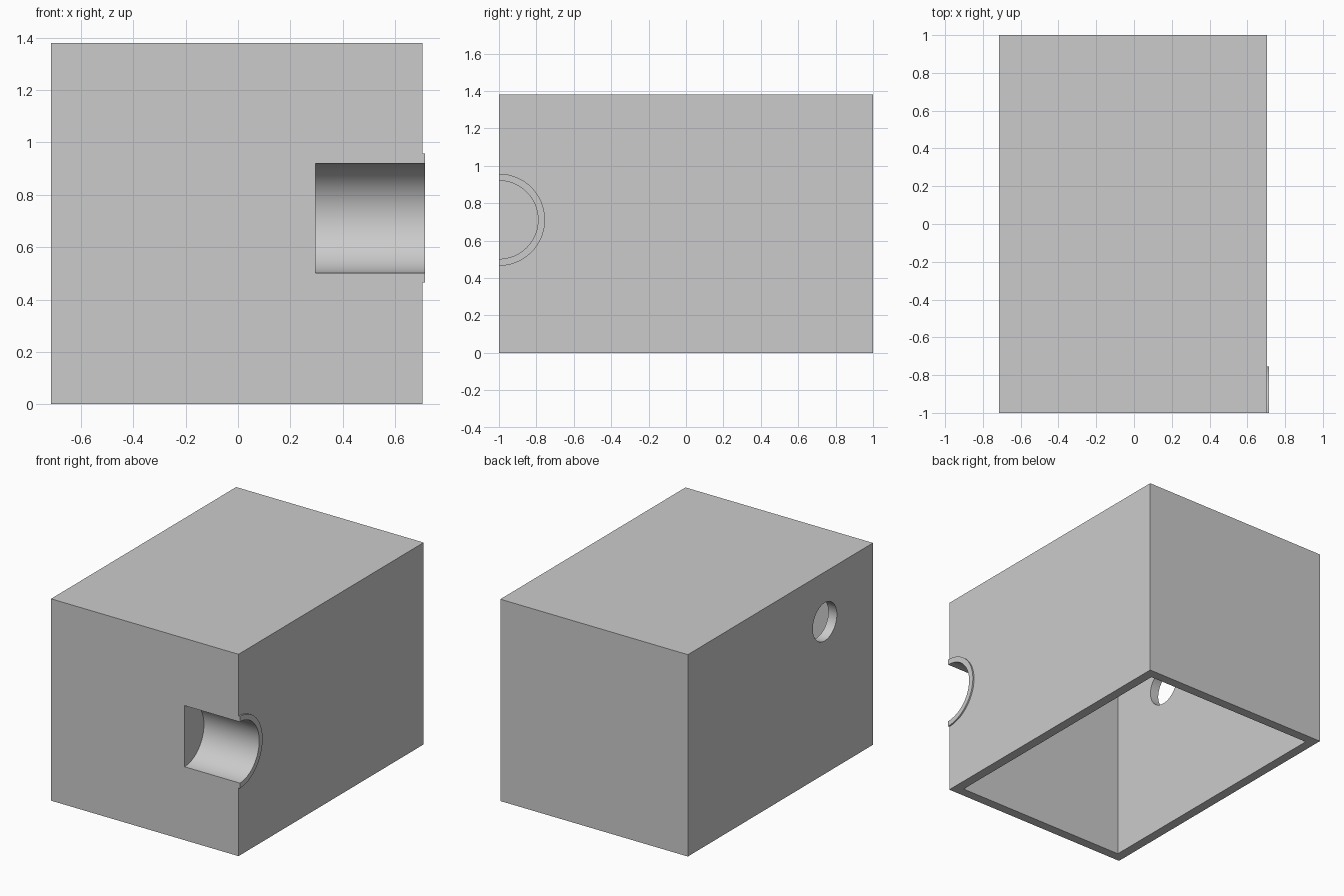
import bpy
import bmesh
from math import pi, cos, sin

cube = bpy.data.objects.get("Cube")
if cube:
    bpy.data.objects.remove(cube, do_unlink=True)

# Main sizes
LEFT, RIGHT, HEIGHT, WALL = -0.714, 0.704, 1.38, 0.065
SOCKET_Z, SOCKET_R, SOCKET_OUT = 0.711, 0.209, 0.246
SOCKET_END, LIP = 0.296, 0.714

grey = bpy.data.materials.new("plain_grey")
grey.use_nodes = True
grey.diffuse_color = (0.6, 0.6, 0.6, 1)
grey.node_tree.nodes["Principled BSDF"].inputs["Base Color"].default_value = grey.diffuse_color


def add_object(name, bm):
    bmesh.ops.recalc_face_normals(bm, faces=bm.faces)
    mesh = bpy.data.meshes.new(name)
    bm.to_mesh(mesh)
    bm.free()
    mesh.materials.append(grey)
    obj = bpy.data.objects.new(name, mesh)
    bpy.context.collection.objects.link(obj)
    return obj


def prism(name, profile, x0, x1):
    """Extrude a closed (y, z) profile along x."""
    bm = bmesh.new()
    face = bm.faces.new([bm.verts.new((x0, y, z)) for y, z in profile])
    new = bmesh.ops.extrude_face_region(bm, geom=[face])["geom"]
    verts = [v for v in new if isinstance(v, bmesh.types.BMVert)]
    bmesh.ops.translate(bm, verts=verts, vec=(x1 - x0, 0, 0))
    return add_object(name, bm)


def block(name, x0, x1, y0, y1, z0, z1):
    return prism(name, [(y0, z0), (y1, z0), (y1, z1), (y0, z1)], x0, x1)


def arc(y, z, r, start, end, steps):
    angles = [start + (end - start) * i / steps for i in range(steps + 1)]
    return [(y + r * cos(a), z + r * sin(a)) for a in angles]


def combine(target, tool, operation):
    mod = target.modifiers.new(operation, "BOOLEAN")
    mod.operation, mod.solver, mod.object = operation, "EXACT", tool
    bpy.context.view_layer.objects.active = target
    bpy.ops.object.modifier_apply(modifier=mod.name)
    bpy.data.objects.remove(tool, do_unlink=True)


# Box open at the bottom
body = block("box_housing", LEFT, RIGHT, -1, 1, 0, HEIGHT)
cavity = block("cavity", LEFT + WALL, RIGHT - WALL, -1 + WALL, 1 - WALL, -0.1, HEIGHT - WALL)
combine(body, cavity, "DIFFERENCE")

# Half-round socket with a thin lip on the side, closed at its inner end
cup = prism("socket_cup", arc(-1, SOCKET_Z, SOCKET_OUT, -pi / 2, pi / 2, 48),
            SOCKET_END - (SOCKET_OUT - SOCKET_R), LIP)
combine(body, cup, "UNION")
bore = prism("socket_bore", arc(-1, SOCKET_Z, SOCKET_R, 0, 2 * pi, 96)[:-1], SOCKET_END, 1)
combine(body, bore, "DIFFERENCE")

# Round hole through the opposite wall
hole = prism("side_hole", arc(-0.48, 1.04, 0.13, 0, 2 * pi, 64)[:-1], LEFT - 0.1, LEFT + 0.2)
combine(body, hole, "DIFFERENCE")

# Smooth curved walls, crisp edges
bpy.ops.object.select_all(action="DESELECT")
body.select_set(True)
bpy.context.view_layer.objects.active = body
bpy.ops.object.shade_smooth_by_angle(angle=0.5)
